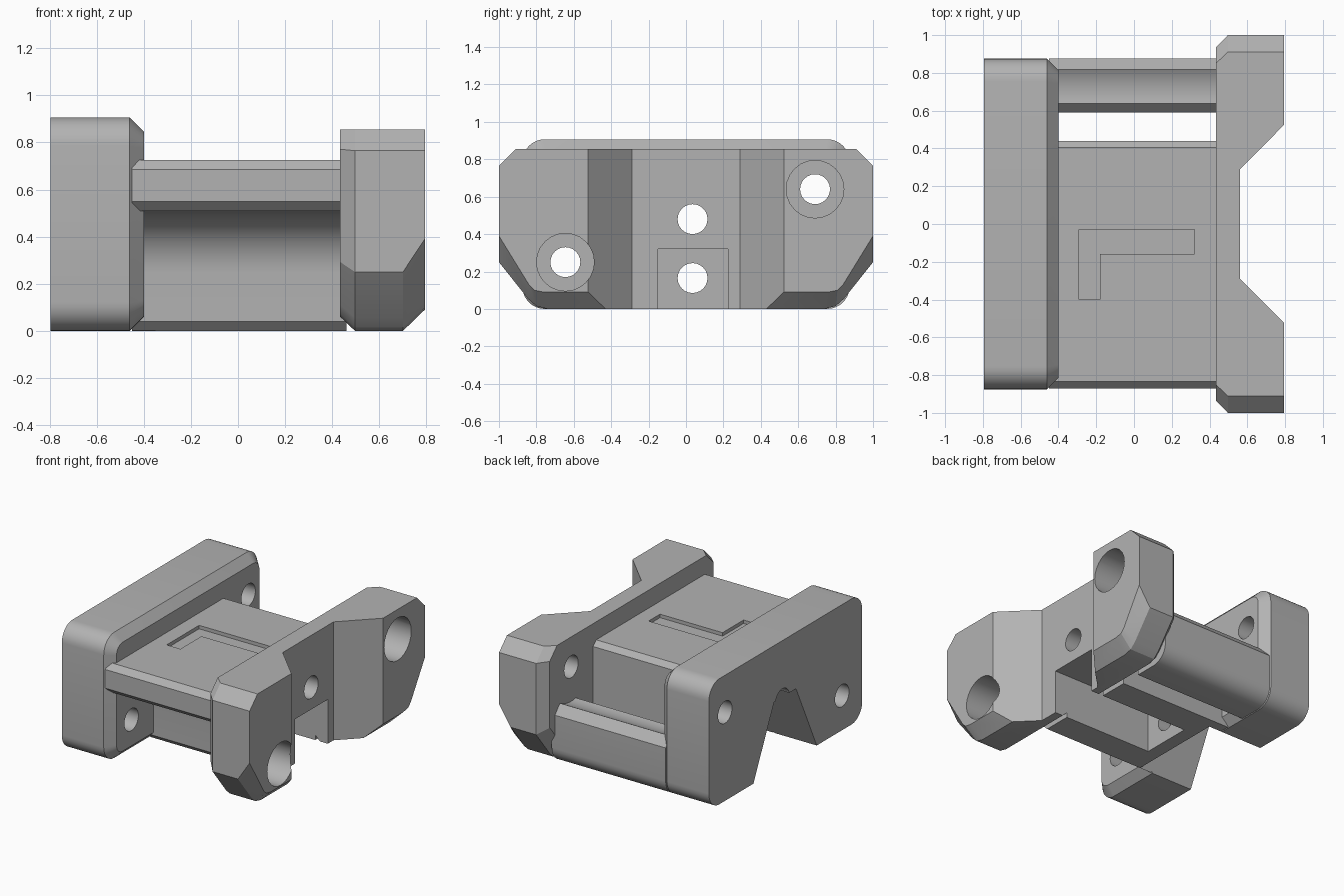
import bpy, bmesh, math

if "Cube" in bpy.data.objects:
    bpy.data.objects.remove(bpy.data.objects["Cube"], do_unlink=True)

grey = bpy.data.materials.new("plain_grey")
grey.use_nodes = True
grey.diffuse_color = (0.45, 0.45, 0.45, 1)
grey.node_tree.nodes["Principled BSDF"].inputs["Base Color"].default_value = (0.45, 0.45, 0.45, 1)


def loft(name, rings):
    """Join matching rings of 3D points and cap both ends."""
    bm = bmesh.new()
    loops = [[bm.verts.new(p) for p in ring] for ring in rings]
    n = len(loops[0])
    for a, b in zip(loops, loops[1:]):
        for i in range(n):
            j = (i + 1) % n
            bm.faces.new((a[i], a[j], b[j], b[i]))
    bm.faces.new(loops[0])
    bm.faces.new(loops[-1])
    bmesh.ops.recalc_face_normals(bm, faces=bm.faces)
    mesh = bpy.data.meshes.new(name)
    bm.to_mesh(mesh)
    bm.free()
    mesh.materials.append(grey)
    ob = bpy.data.objects.new(name, mesh)
    bpy.context.collection.objects.link(ob)
    return ob


def along_x(name, profile, x0, x1):
    return loft(name, [[(x, y, z) for y, z in profile] for x in (x0, x1)])


def along_z(name, profile, z0, z1):
    return loft(name, [[(x, y, z) for x, y in profile] for z in (z0, z1)])


def arc(cy, cz, r, start, end, steps=12):
    angles = [math.radians(start + (end - start) * i / steps) for i in range(steps + 1)]
    return [(cy + r * math.cos(a), cz + r * math.sin(a)) for a in angles]


def rounded_box(y, z0, z1, r):
    """Rounded rectangle in the YZ plane."""
    return (arc(y - r, z1 - r, r, 90, 0, 8) + arc(y - r, z0 + r, r, 0, -90, 8)
            + arc(r - y, z0 + r, r, 270, 180, 8) + arc(r - y, z1 - r, r, 180, 90, 8))


def mirrored(half):
    return half + [(-y, z) for y, z in reversed(half)]


front_rod, back_rod = (-0.645, 0.25), (0.69, 0.64)

# Left plate: rounded slab with a chamfered inner rim
full = rounded_box(0.875, 0, 0.907, 0.12)
rim = rounded_box(0.815, 0.06, 0.847, 0.07)
left_plate = loft("left_plate", [[(x, y, z) for y, z in ring]
                                 for x, ring in ((-0.795, full), (-0.46, full), (-0.4, rim))])

# Right plate: octagonal slab, inner rim chamfer and lower outer chamfer
body = mirrored([(0.91, 0.855), (1, 0.765), (1, 0.25), (0.845, 0.055), (0.8, 0.015), (0.74, 0)])
outer = mirrored([(0.91, 0.855), (1, 0.765), (1, 0.39), (0.84, 0.13), (0.81, 0.1), (0.76, 0.09)])
inner = [(y * 0.935, 0.06 + z * 0.93) for y, z in body]
right_plate = loft("right_plate", [[(x, y, z) for y, z in ring] for x, ring in
                                   ((0.434, inner), (0.497, body), (0.7, body), (0.793, outer))])

# Deck and central block, with the front channel arched under the lip
deck = along_x("deck", [(0.405, 0.725), (-0.835, 0.725), (-0.872, 0.685), (-0.872, 0.55), (-0.83, 0.51)]
               + arc(*front_rod, 0.25, 90, 0)
               + [(-0.395, 0.04), (-0.355, 0), (0.44, 0), (0.44, 0.69)], -0.45, 0.46)

# Rear rail with a cradle on top and a rounded lower edge
rear_rail = along_x("rear_rail", [(0.59, 0), (0.59, 0.345)]
                    + arc(*back_rod, 0.25, 258, 301)
                    + [(0.875, 0.36)] + arc(0.755, 0.12, 0.12, 0, -90, 8), -0.45, 0.46)

parts = [left_plate, right_plate, deck, rear_rail]


def cut(targets, cutter):
    cutter.hide_render = True
    for ob in targets:
        mod = ob.modifiers.new("cut", "BOOLEAN")
        mod.operation = "DIFFERENCE"
        mod.solver = "EXACT"
        mod.object = cutter
        with bpy.context.temp_override(object=ob, active_object=ob):
            bpy.ops.object.modifier_apply(modifier=mod.name)
    bpy.data.objects.remove(cutter, do_unlink=True)


def hole(targets, centre, r, x0, x1):
    cut(targets, along_x("hole", arc(*centre, r, 0, 345, 23), x0, x1))


# Waist on the outer side of the right plate
cut([right_plate], along_z("waist", [(0.56, -0.29), (0.9, -0.63), (0.9, 0.63), (0.56, 0.29)], -0.1, 1))

# Square pocket from the right, tapered notch from the left
cut([right_plate, deck], along_x("pocket", [(-0.15, -0.1), (-0.15, 0.32), (0.225, 0.32), (0.225, -0.1)],
                                 -0.25, 1))
cut([left_plate, deck], along_x("notch", [(-0.38, -0.05), (-0.12, 0.5), (0.13, 0.5), (0.39, -0.05)],
                                -1, -0.35))

# Rod holes with wide counterbores, and two central holes
for rod in (front_rod, back_rod):
    hole([left_plate, right_plate], rod, 0.08, -1, 1)
    hole([right_plate], rod, 0.154, 0.56, 1)
for z in (0.48, 0.165):
    hole([left_plate, right_plate, deck], (0.035, z), 0.08, -1, 1)

# Shallow angled mark in the deck
cut([deck], along_z("mark", [(-0.29, -0.03), (0.32, -0.03), (0.32, -0.16), (-0.18, -0.16),
                             (-0.18, -0.4), (-0.29, -0.4)], 0.7, 0.8))

# Smooth the round surfaces only
bpy.ops.object.select_all(action="DESELECT")
for ob in parts:
    ob.select_set(True)
bpy.context.view_layer.objects.active = left_plate
bpy.ops.object.shade_smooth_by_angle(angle=math.radians(25))
